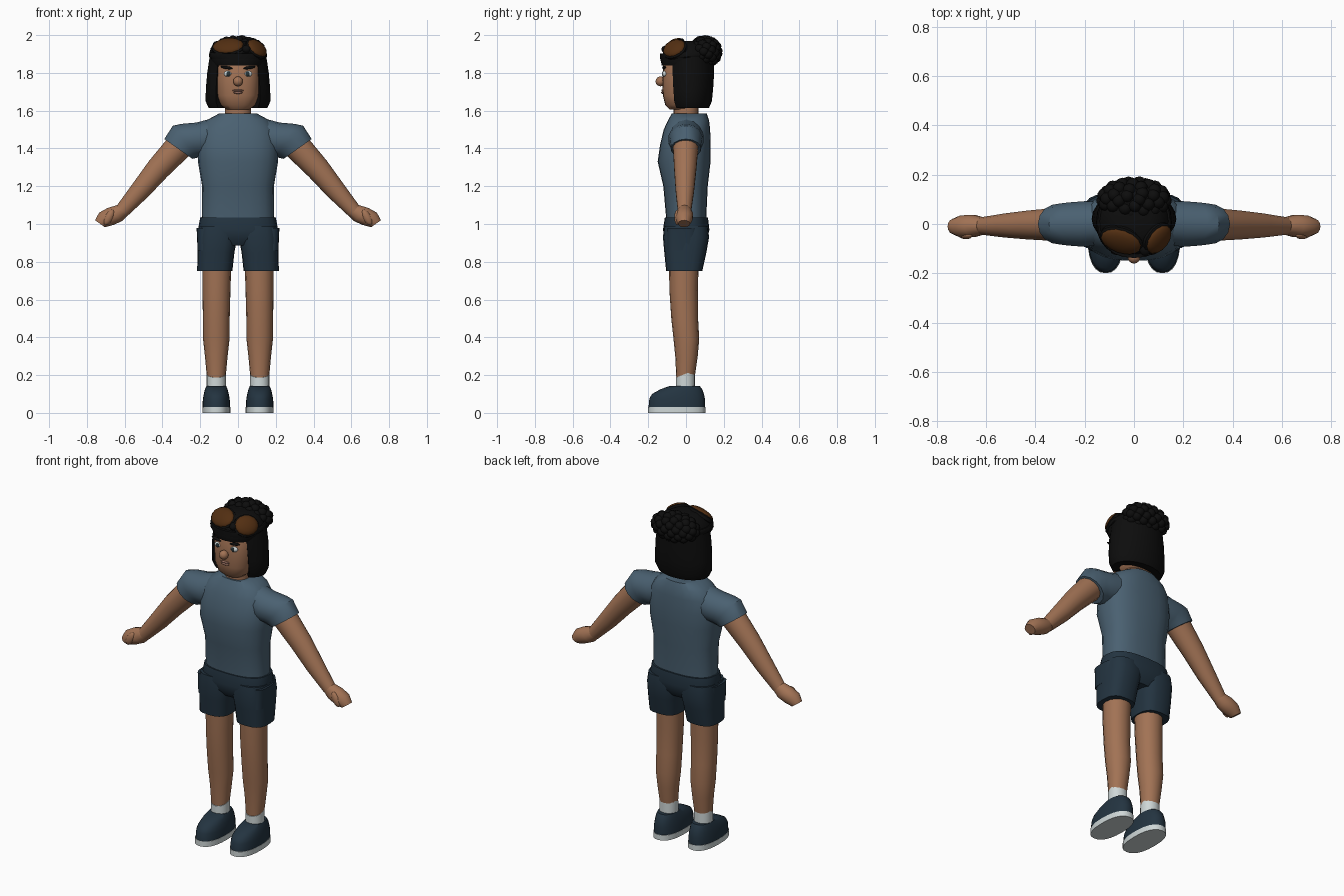
import bpy, bmesh, math
from mathutils import Vector

if "Cube" in bpy.data.objects:
    bpy.data.objects.remove(bpy.data.objects["Cube"])


def material(name, r, g, b):
    m = bpy.data.materials.new(name)
    m.use_nodes = True
    m.diffuse_color = (r, g, b, 1)
    bsdf = m.node_tree.nodes["Principled BSDF"]
    bsdf.inputs["Base Color"].default_value = (r, g, b, 1)
    bsdf.inputs["Roughness"].default_value = 0.8
    return m


SKIN = material("brown skin", .36, .17, .09)
SHIRT = material("slate blue shirt", .068, .118, .165)
NAVY = material("dark navy cloth", .017, .034, .052)
HAIR = material("black hair", .004, .004, .004)
LENS = material("amber lens", .085, .028, .006)
WHITE = material("off white", .62, .68, .68)
IRIS = material("dark iris", .02, .035, .04)
LIP = material("lip", .30, .15, .11)


def finish(name, bm, mat, angle=40):
    bmesh.ops.recalc_face_normals(bm, faces=bm.faces)
    me = bpy.data.meshes.new(name)
    bm.to_mesh(me)
    bm.free()
    ob = bpy.data.objects.new(name, me)
    bpy.context.collection.objects.link(ob)
    me.materials.append(mat)
    bpy.ops.object.select_all(action='DESELECT')
    ob.select_set(True)
    bpy.context.view_layer.objects.active = ob
    bpy.ops.object.shade_smooth_by_angle(angle=math.radians(angle))
    return ob


def loft(name, rings, mat, side=1, angle=40):
    """Skin a list of closed rings and cap both ends."""
    bm = bmesh.new()
    vs = [[bm.verts.new((p[0] * side, p[1], p[2])) for p in r] for r in rings]
    n = len(vs[0])
    for a, b in zip(vs, vs[1:]):
        for i in range(n):
            j = (i + 1) % n
            bm.faces.new((a[i], a[j], b[j], b[i]))
    bm.faces.new(vs[0])
    bm.faces.new(vs[-1])
    return finish(name, bm, mat, angle)


def power(v, p):
    return math.copysign(abs(v) ** (2 / p), v)


def level(z, cx, hx, y0, y1, p=2.3, n=20, tilt=0):
    """Horizontal rounded ring; tilt raises it toward the back."""
    out = []
    for i in range(n):
        t = math.tau * i / n
        y = (y0 + y1) / 2 + (y1 - y0) / 2 * power(math.sin(t), p)
        out.append((cx + hx * power(math.cos(t), p), y, z + tilt * y))
    return out


def span(top, bottom, depth, cy=0, n=14):
    """Ring across a limb between an upper and a lower (x, z) point."""
    out = []
    for i in range(n):
        t = math.tau * i / n
        k = (1 + math.cos(t)) / 2
        out.append((bottom[0] + (top[0] - bottom[0]) * k, cy + depth * math.sin(t),
                    bottom[1] + (top[1] - bottom[1]) * k))
    return out


def add_ball(bm, center, size, u=14, v=9):
    made = bmesh.ops.create_uvsphere(bm, u_segments=u, v_segments=v, radius=1)["verts"]
    for w in made:
        w.co = Vector(c + a * s for c, a, s in zip(center, w.co, size))


def ball(name, center, size, mat, turn=0):
    bm = bmesh.new()
    add_ball(bm, (0, 0, 0), size)
    ob = finish(name, bm, mat, 60)
    ob.location = center
    ob.rotation_euler = (0, turn, 0)
    return ob


# Shirt body, neck and head
loft("shirt", [level(z, 0, hx, a, b, 2.5, 24) for z, hx, a, b in (
    (1.03, .192, -.105, .107), (1.2, .19, -.12, .115), (1.33, .212, -.15, .13),
    (1.42, .215, -.137, .13), (1.5, .2, -.118, .128), (1.55, .165, -.095, .122),
    (1.585, .1, -.075, .11))], SHIRT)
loft("neck", [level(z, 0, .07, -.065, .065) for z in (1.55, 1.68)], SKIN)
loft("head", [level(z, 0, hx, a, b, 2.5, 24) for z, hx, a, b in (
    (1.605, .06, -.085, .05), (1.63, .092, -.11, .08), (1.68, .112, -.122, .1),
    (1.76, .117, -.125, .11), (1.85, .115, -.12, .11), (1.93, .08, -.08, .08))], SKIN)

# Face
ball("nose", (0, -.135, 1.755), (.026, .026, .026), SKIN)
ball("upper_lip", (0, -.122, 1.707), (.03, .009, .006), LIP)
ball("lower_lip", (0, -.122, 1.696), (.026, .01, .007), LIP)

for side, tag in ((1, "left"), (-1, "right")):
    ball(tag + "_eye", (side * .053, -.112, 1.795), (.023, .013, .016), WHITE)
    ball(tag + "_iris", (side * .051, -.122, 1.795), (.011, .005, .013), IRIS)
    ball(tag + "_eyebrow", (side * .06, -.116, 1.828), (.034, .01, .008), HAIR, -side * .15)
    ball(tag + "_ear", (side * .118, .01, 1.76), (.014, .025, .035), SKIN)

    # Sleeves, arms and hands
    loft(tag + "_sleeve", [span(*r) for r in (
        ((.08, 1.575), (.08, 1.37), .085, .005), ((.22, 1.537), (.17, 1.36), .095, .0),
        ((.3, 1.53), (.205, 1.355), .09, .0), ((.345, 1.52), (.22, 1.35), .086, .0),
        ((.39, 1.45), (.242, 1.345), .08, .0))], SHIRT, side)
    loft(tag + "_arm", [span(*r) for r in (
        ((.375, 1.45), (.26, 1.36), .068, -.002), ((.47, 1.335), (.375, 1.25), .06, -.004),
        ((.56, 1.21), (.475, 1.145), .05, -.006), ((.647, 1.09), (.585, 1.043), .036, -.008))],
        SKIN, side)
    loft(tag + "_hand", [span(*r) for r in (
        ((.64, 1.1), (.58, 1.05), .034, -.008), ((.69, 1.085), (.615, 1.015), .046, -.008),
        ((.735, 1.06), (.66, .995), .046, -.01), ((.757, 1.02), (.705, .983), .032, -.01))],
        SKIN, side)
    ball(tag + "_thumb", (side * .683, -.044, 1.035), (.022, .018, .045), SKIN, -side * .5)

    # Shorts leg with pocket
    loft(tag + "_shorts_leg", [level(z, cx, hx, a, b, 2.8) for z, cx, hx, a, b in (
        (.99, .108, .1, -.115, .115), (.93, .109, .106, -.122, .122),
        (.85, .117, .098, -.115, .108), (.75, .123, .093, -.105, .086))], NAVY, side)
    loft(tag + "_pocket", [level(z, .17, hx, -.1, .06, 3) for z, hx in (
        (.86, .044), (.955, .048), (.978, .05))], NAVY, side, 30)

    # Leg and sock
    loft(tag + "_leg", [level(z, cx, hx, a, b, 2.1, 16) for z, cx, hx, a, b in (
        (.8, .112, .077, -.09, .067), (.65, .114, .074, -.088, .063),
        (.5, .115, .071, -.078, .064), (.39, .115, .07, -.066, .07),
        (.3, .115, .06, -.057, .062), (.16, .115, .047, -.05, .042))], SKIN, side)
    loft(tag + "_sock", [level(z, .115, .052, -.054, .048, 2.1, 16, t)
                         for z, t in ((.11, 0), (.208, .4))], WHITE, side)

    # Shoe
    loft(tag + "_sole", [level(z, .115, .074, -.2, .102, 2.4, 24) for z in (0, .032)],
         WHITE, side)
    loft(tag + "_shoe", [level(z, .115, hx, a, b, 2.3, 24) for z, hx, a, b in (
        (.032, .073, -.198, .1), (.075, .071, -.194, .1), (.1, .066, -.18, .095),
        (.125, .06, -.135, .086), (.143, .052, -.085, .072))], NAVY, side, 50)

# Shorts seat
loft("shorts_seat", [level(z, 0, hx, a, b, 2.6, 24) for z, hx, a, b in (
    (.885, .17, -.085, .085), (.92, .2, -.112, .112), (.97, .212, -.122, .124),
    (1.035, .2, -.112, .116))], NAVY)


# Bobbed hair: an open shell round the sides and back
def bob_ring(z, rx, ry, open_angle=.75, n=18):
    ts = [open_angle + (math.tau - 2 * open_angle) * i / n for i in range(n + 1)]
    shape = [(t, 0) for t in ts] + [(t, .042) for t in reversed(ts)]
    return [((rx - d) * math.sin(t), .022 - (ry - d) * math.cos(t), z) for t, d in shape]


loft("bobbed_hair", [bob_ring(*r) for r in (
    (1.615, .155, .1), (1.65, .172, .115), (1.72, .17, .122), (1.8, .163, .127),
    (1.9, .148, .125))], HAIR)
loft("hair_cap", [level(z, 0, hx, a, b, 2.2, 24) for z, hx, a, b in (
    (1.838, .13, -.128, .145), (1.875, .147, -.136, .148), (1.91, .14, -.12, .145),
    (1.95, .11, -.085, .12), (1.97, .07, -.05, .08))], HAIR, 1, 60)

# Curly top: small balls spread evenly over an oval core
bm = bmesh.new()
add_ball(bm, (0, .1, 1.91), (.13, .075, .075))
count = 70
for i in range(count):
    h = 1 - 2 * (i + .5) / count
    r, t = math.sqrt(1 - h * h), i * math.pi * (3 - math.sqrt(5))
    add_ball(bm, (.127 * r * math.cos(t), .1 + .068 * r * math.sin(t), 1.912 + .064 * h),
             (.027, .027, .025), 10, 6)
finish("curls", bm, HAIR, 60)

# Goggles pushed up on the head, with strap
loft("goggle_strap", [level(z, 0, hx, -.138, .15, 2.2, 24, .05) for z, hx in (
    (1.88, .15), (1.885, .154), (1.905, .152), (1.91, .147))], HAIR)
for tag, center, normal, w, h in (
        ("right", (-.052, -.07, 1.942), (-.2, -.6, .75), .085, .06),
        ("left", (.1, -.062, 1.93), (.6, -.45, .62), .066, .058)):
    turn = Vector(normal).to_track_quat('Z', 'Y').to_euler()
    lens = ball(tag + "_goggle_lens", center, (w, h, .026), LENS)
    lens.rotation_euler = turn
    rim_rings = [[(math.cos(t) * (w + k), math.sin(t) * (h + k), z) for t in
                  (math.tau * i / 24 for i in range(24))]
                 for k, z in ((-.012, -.03), (.004, -.022), (.006, -.004), (-.004, .004))]
    rim = loft(tag + "_goggle_rim", rim_rings, HAIR)
    rim.location, rim.rotation_euler = center, turn
ball("goggle_bridge", (.045, -.1, 1.925), (.025, .03, .022), HAIR)
